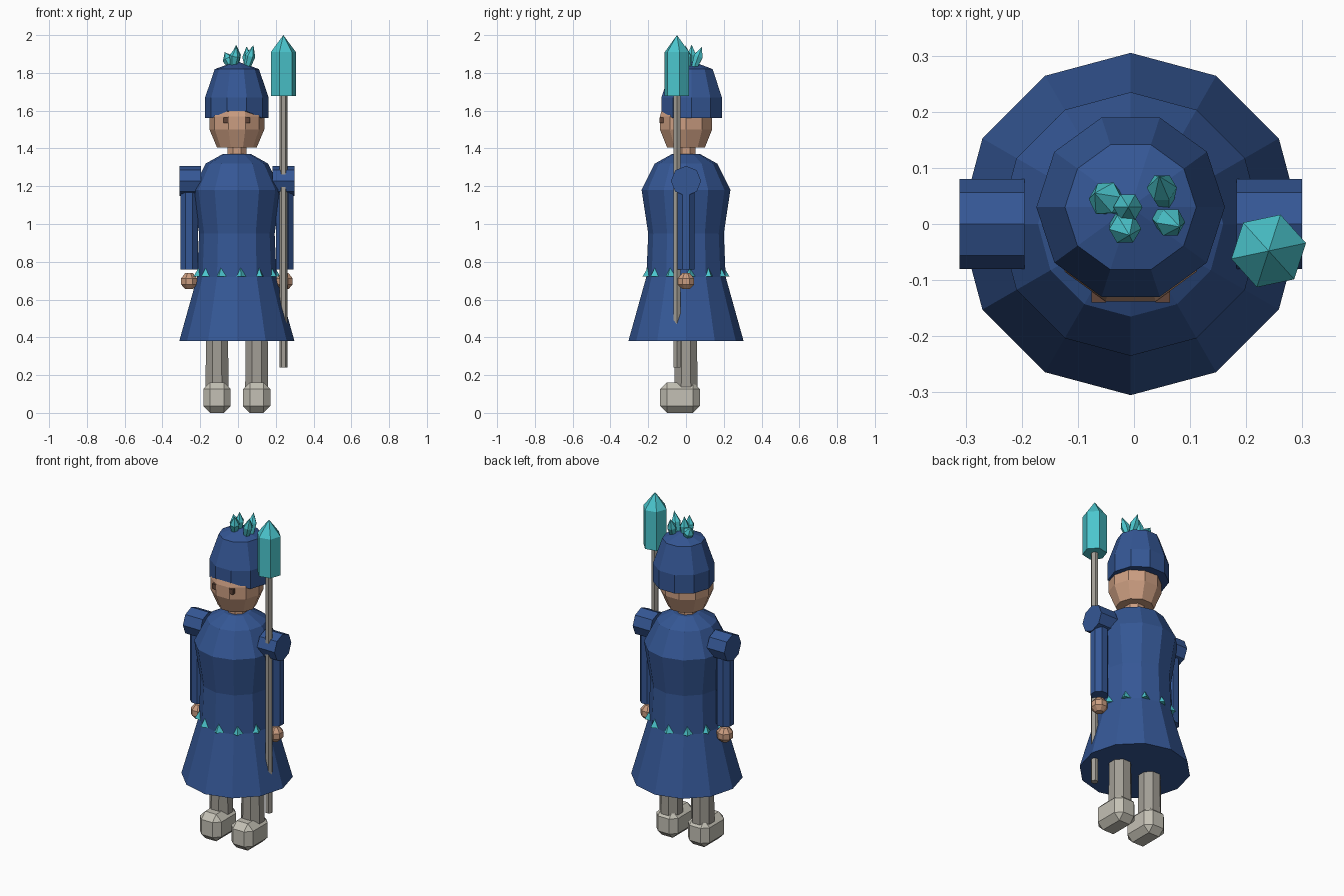
import bpy, bmesh, math
from mathutils import Vector, Matrix

if "Cube" in bpy.data.objects:
    bpy.data.objects.remove(bpy.data.objects["Cube"])

CX = -0.006  # body axis


def mat(name, rgb):
    m = bpy.data.materials.new(name)
    m.diffuse_color = (*rgb, 1)
    m.use_nodes = True
    m.node_tree.nodes["Principled BSDF"].inputs["Base Color"].default_value = m.diffuse_color
    return m


BLUE = mat("blue_cloth", (0.035, 0.095, 0.30))
TEAL = mat("teal_crystal", (0.07, 0.56, 0.61))
SKIN = mat("skin", (0.60, 0.34, 0.22))
BROWN = mat("eye_brown", (0.12, 0.06, 0.04))
STONE = mat("stocking_grey", (0.36, 0.34, 0.30))
PALE = mat("boot_grey", (0.55, 0.53, 0.46))


def finish(bm, name, material):
    bmesh.ops.recalc_face_normals(bm, faces=bm.faces)
    me = bpy.data.meshes.new(name)
    bm.to_mesh(me)
    bm.free()
    me.materials.append(material)
    ob = bpy.data.objects.new(name, me)
    bpy.context.collection.objects.link(ob)
    return ob


def lathe(name, profile, sides, material, loc=(0, 0, 0), axis=(0, 0, 1), turn=0.0, edit=None):
    """Faceted solid from (radius, height) points, turned about axis."""
    bm = bmesh.new()
    rings = []
    for r, z in profile:
        if r == 0:
            rings.append([bm.verts.new((0, 0, z))])
        else:
            rings.append([bm.verts.new((r * math.cos(turn + math.tau * i / sides),
                                        r * math.sin(turn + math.tau * i / sides), z))
                          for i in range(sides)])
    for a, b in zip(rings, rings[1:]):
        for i in range(sides):
            j = (i + 1) % sides
            if len(a) == 1:
                bm.faces.new((a[0], b[j], b[i]))
            elif len(b) == 1:
                bm.faces.new((a[i], a[j], b[0]))
            else:
                bm.faces.new((a[i], a[j], b[j], b[i]))
    for ring in (rings[0], rings[-1]):
        if len(ring) > 1:
            bm.faces.new(ring)
    if edit:
        edit(bm)
    rot = Vector((0, 0, 1)).rotation_difference(Vector(axis)).to_matrix().to_4x4()
    bm.transform(Matrix.Translation(loc) @ rot)
    return finish(bm, name, material)


def box(name, size, loc, material, bevel=0.0):
    bm = bmesh.new()
    bmesh.ops.create_cube(bm, size=1)
    bm.transform(Matrix.Translation(loc) @ Matrix.Diagonal((*size, 1)))
    if bevel:
        bmesh.ops.bevel(bm, geom=bm.edges[:], offset=bevel, segments=1, affect='EDGES')
    return finish(bm, name, material)


# Robe, neck and head
lathe("robe", [(0.305, 0.38), (0.21, 0.72), (0.2, 0.95), (0.235, 1.18), (0.165, 1.32), (0.075, 1.37)],
      12, BLUE, (CX, 0, 0))
lathe("neck", [(0.055, 1.33), (0.055, 1.44)], 8, SKIN, (CX, 0, 0), turn=math.pi / 8)
lathe("head", [(0.105, 1.405), (0.145, 1.5), (0.145, 1.57), (0.11, 1.68)], 10, SKIN, (CX, 0, 0))


# Hood-like hat, with the rim lifted over the face
def lift_front(bm):
    for v in bm.verts:
        if v.co.z < 1.57 and v.co.y < -0.14:
            v.co.z = 1.597


lathe("hat", [(0.168, 1.56), (0.168, 1.67), (0.117, 1.82), (0, 1.862)], 10, BLUE,
      (CX, 0.03, 0), edit=lift_front)

# Belt of small crystal points
for k in range(12):
    a = math.radians(-84.5 + 30 * k)
    lathe(f"belt_point_{k + 1}", [(0.048, 0.722), (0.006, 0.792)], 4, TEAL,
          (CX + 0.183 * math.cos(a), 0.183 * math.sin(a), 0), turn=a)

# Crystals on the hat: base, tip, radius
crystals = [((-0.03, 0.035, 1.83), (-0.07, 0.055, 1.91), 0.032),
            ((-0.012, 0.03, 1.83), (-0.01, 0.03, 1.95), 0.026),
            ((-0.025, 0.005, 1.83), (-0.008, -0.02, 1.94), 0.029),
            ((0.055, 0.04, 1.82), (0.045, 0.085, 1.94), 0.027),
            ((0.045, 0.012, 1.82), (0.082, -0.005, 1.947), 0.027)]
for k, (b, t, r) in enumerate(crystals):
    d = Vector(t) - Vector(b)
    h = d.length
    lathe(f"hat_crystal_{k + 1}", [(r * 0.6, 0), (r, h * 0.55), (0, h)], 6, TEAL, b, d.normalized())

# Paired parts
for s, side in ((-1, "left"), (1, "right")):
    x = CX + s * 0.253
    box(f"{side}_eye", (0.026, 0.03, 0.03), (CX + s * 0.057, -0.125, 1.55), BROWN)
    lathe(f"{side}_shoulder_pad", [(0.08, -0.058), (0.08, 0.058)], 8, BLUE,
          (CX + s * 0.247, 0, 1.228), (s, 0, 0))
    lathe(f"{side}_arm", [(0.05, 0.76), (0.05, 1.22)], 8, BLUE, (x, 0, 0), turn=math.pi / 8)
    lathe(f"{side}_hand", [(0.022, 0.655), (0.046, 0.68), (0.046, 0.712), (0.022, 0.74)], 8, SKIN,
          (x, 0, 0), turn=math.pi / 8)
    lathe(f"{side}_leg", [(0.066, 0.13), (0.062, 0.5)], 8, STONE, (CX + s * 0.105, 0, 0),
          turn=math.pi / 8)
    box(f"{side}_boot", (0.145, 0.21, 0.162), (CX + s * 0.105, -0.032, 0.081), PALE, 0.036)

# Spear with a crystal head
lathe("spear_shaft", [(0.021, 0.24), (0.021, 1.7)], 6, STONE, (0.24, -0.048, 0))
lathe("spear_crystal", [(0.068, 1.677), (0.068, 1.91), (0, 2.0)], 6, TEAL, (0.24, -0.048, 0),
      turn=math.radians(12))
